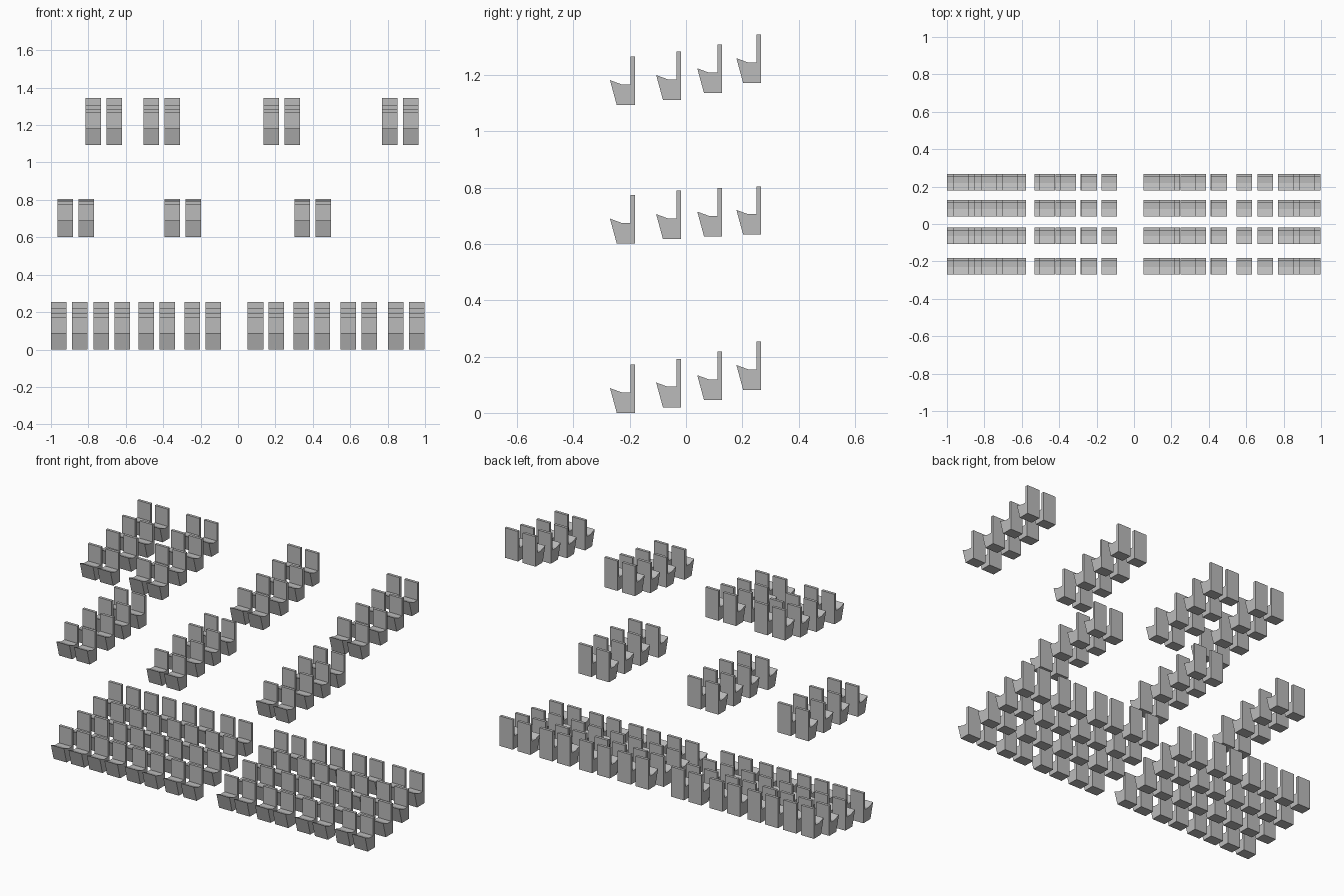
import bpy, bmesh

cube = bpy.data.objects.get("Cube")
if cube:
    bpy.data.objects.remove(cube, do_unlink=True)

# Single grey upholstery colour
grey = bpy.data.materials.new("seat_grey")
grey.use_nodes = True
colour = (0.5, 0.5, 0.5, 1.0)
grey.diffuse_color = colour
grey.node_tree.nodes["Principled BSDF"].inputs["Base Color"].default_value = colour

WIDTH = 0.083
PAIR_STEP = 0.112

# Side profile (y from front lip, z from base): tapered base, dipped cushion, thin back
PROFILE = [(0, 0.088), (0.024, 0), (0.088, 0), (0.088, 0.172),
           (0.072, 0.172), (0.072, 0.073), (0.041, 0.073)]


def make_seat_mesh():
    """Extrude the side profile across the seat width."""
    bm = bmesh.new()
    side = bm.faces.new([bm.verts.new((0, y, z)) for y, z in PROFILE])
    result = bmesh.ops.extrude_face_region(bm, geom=[side])
    moved = [v for v in result["geom"] if isinstance(v, bmesh.types.BMVert)]
    bmesh.ops.translate(bm, verts=moved, vec=(WIDTH, 0, 0))
    bmesh.ops.recalc_face_normals(bm, faces=bm.faces)
    mesh = bpy.data.meshes.new("seat")
    bm.to_mesh(mesh)
    bm.free()
    mesh.materials.append(grey)
    return mesh


# Front lip of each of the four rows
ROW_Y = [-0.27, -0.106, 0.04, 0.179]

# Each tier: left edges of its seat pairs, and base height of each row
TIERS = {
    "lower": ([-1.0, -0.772, -0.531, -0.286, 0.052, 0.297, 0.549, 0.802],
              [0, 0.02, 0.046, 0.082]),
    "middle": ([-0.965, -0.393, 0.302],
               [0.602, 0.618, 0.627, 0.633]),
    "upper": ([-0.816, -0.505, 0.137, 0.769],
              [1.094, 1.112, 1.136, 1.172]),
}

seat_mesh = make_seat_mesh()
for tier, (pair_lefts, heights) in TIERS.items():
    for row, (y, z) in enumerate(zip(ROW_Y, heights), 1):
        lefts = [x + k * PAIR_STEP for x in pair_lefts for k in (0, 1)]
        for number, x in enumerate(lefts, 1):
            seat = bpy.data.objects.new(f"{tier}_row_{row}_seat_{number}", seat_mesh)
            seat.location = (x, y, z)
            bpy.context.scene.collection.objects.link(seat)
